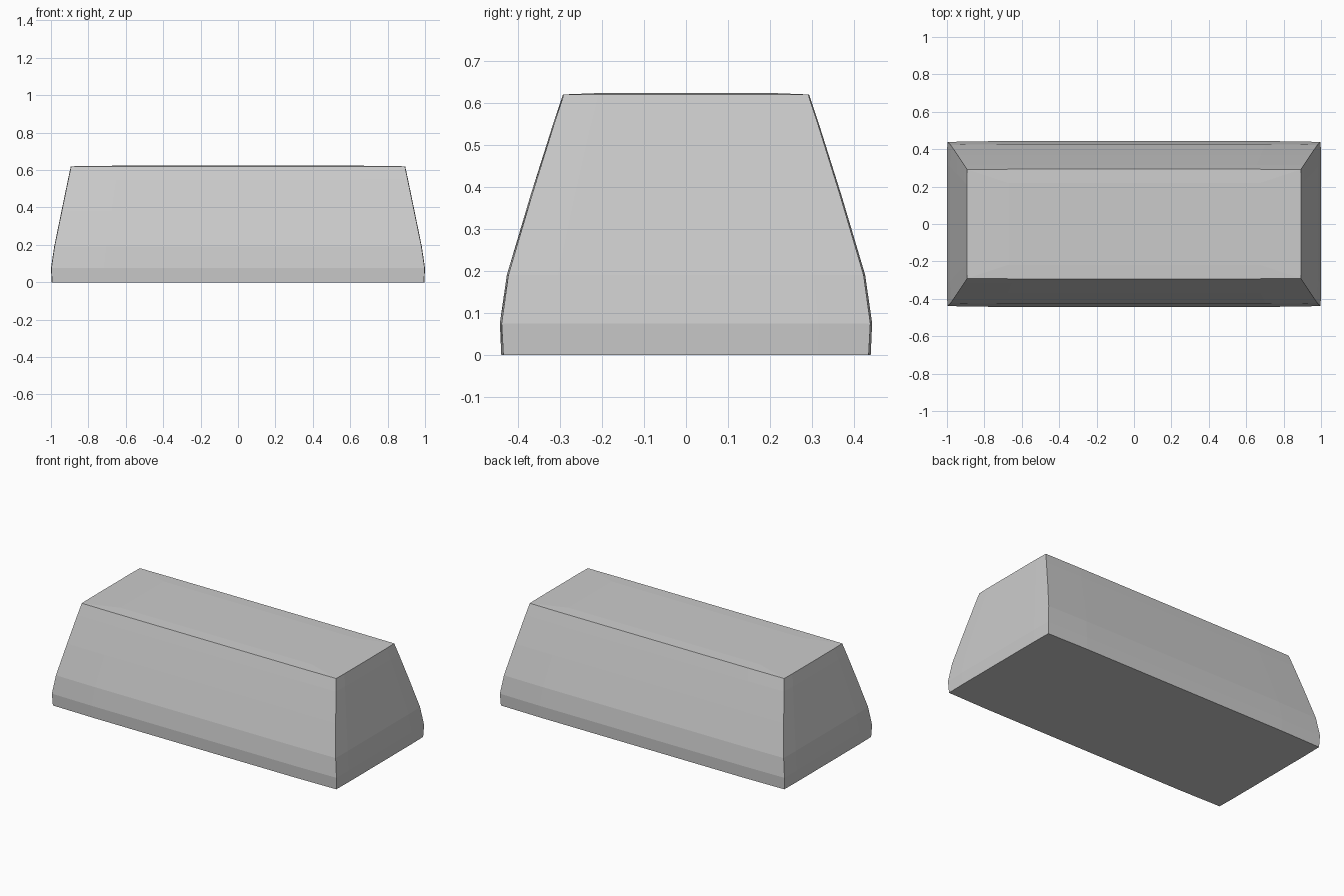
import bpy, bmesh

if "Cube" in bpy.data.objects:
    bpy.data.objects.remove(bpy.data.objects["Cube"])

BULGE_Y, BULGE_X = 0.005, 0.002

# Side profile: height, half length, half width at the corners
PROFILE = [
    (0.0, 0.994, 0.435),
    (0.075, 0.998, 0.439),
    (0.19, 0.981, 0.423),
    (0.38, 0.942, 0.367),
    (0.55, 0.907, 0.314),
    (0.62, 0.892, 0.291),
]


def ring(bm, z, hx, hy, by, bx):
    """Rectangle whose sides bow out very slightly between the corners."""
    fx, fy = 0.72 * hx, 0.72 * hy
    pts = [(-hx, -hy), (-fx, -hy - by), (fx, -hy - by),
           (hx, -hy), (hx + bx, -fy), (hx + bx, fy),
           (hx, hy), (fx, hy + by), (-fx, hy + by),
           (-hx, hy), (-hx - bx, fy), (-hx - bx, -fy)]
    return [bm.verts.new((x, y, z)) for x, y in pts]


bm = bmesh.new()
# Tapered walls
rings = []
for i, (z, hx, hy) in enumerate(PROFILE):
    by = BULGE_Y * (1 - 0.6 * i / (len(PROFILE) - 1))
    rings.append(ring(bm, z, hx, hy, by, BULGE_X))
# Barely crowned top
rings.append(ring(bm, 0.623, 0.67, 0.218, 0, 0))

for a, b in zip(rings, rings[1:]):
    n = len(a)
    for i in range(n):
        j = (i + 1) % n
        bm.faces.new((a[i], a[j], b[j], b[i]))
bm.faces.new(rings[-1])
bm.faces.new(rings[0][::-1])
bmesh.ops.recalc_face_normals(bm, faces=bm.faces)

mesh = bpy.data.meshes.new("tapered_block")
bm.to_mesh(mesh)
bm.free()
block = bpy.data.objects.new("tapered_block", mesh)
bpy.context.collection.objects.link(block)
